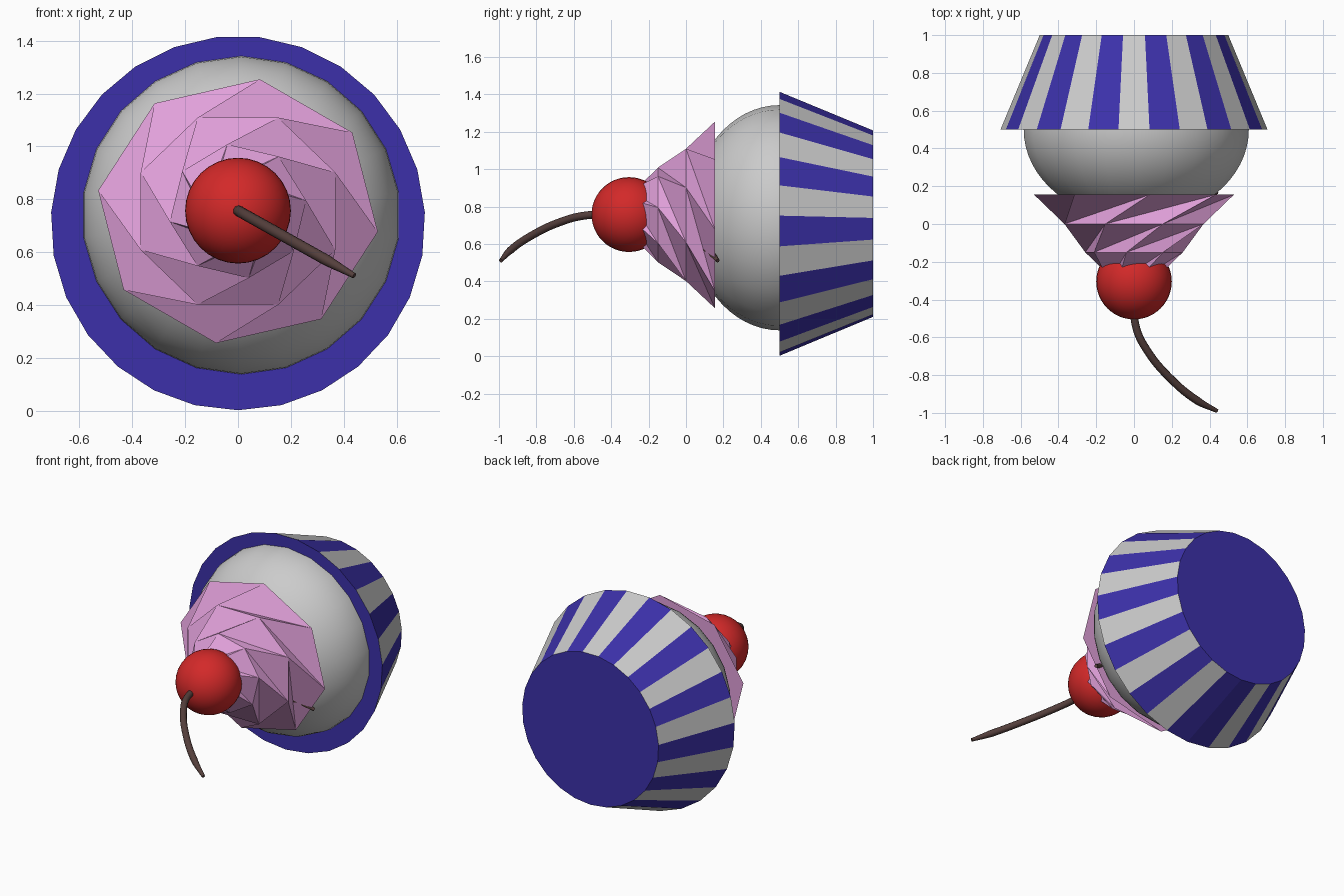
import bpy, bmesh, math

if "Cube" in bpy.data.objects:
    bpy.data.objects.remove(bpy.data.objects["Cube"])


def material(name, rgb):
    m = bpy.data.materials.new(name)
    m.diffuse_color = (*rgb, 1)
    m.use_nodes = True
    m.node_tree.nodes["Principled BSDF"].inputs["Base Color"].default_value = m.diffuse_color
    return m


blue = material("wrapper_blue", (0.045, 0.03, 0.4))
white = material("wrapper_grey", (0.8, 0.8, 0.8))
pink = material("frosting_pink", (0.75, 0.35, 0.7))
red = material("cherry_red", (0.65, 0.022, 0.022))
brown = material("stem_brown", (0.09, 0.05, 0.045))


def ring(bm, n, r, y, zc, start, sx=1.0):
    """Regular polygon of vertices around the y axis, at height zc."""
    out = []
    for i in range(n):
        a = math.radians(start) + 2 * math.pi * i / n
        out.append(bm.verts.new((sx * r * math.cos(a), y, zc + r * math.sin(a))))
    return out


def finish(bm, name, mats):
    bmesh.ops.recalc_face_normals(bm, faces=bm.faces)
    me = bpy.data.meshes.new(name)
    bm.to_mesh(me)
    bm.free()
    for m in mats:
        me.materials.append(m)
    ob = bpy.data.objects.new(name, me)
    bpy.context.collection.objects.link(ob)
    return ob


def ball(name, loc, scale, segs, rings, mat=None):
    bpy.ops.mesh.primitive_uv_sphere_add(segments=segs, ring_count=rings, radius=1,
                                         location=loc, rotation=(math.pi / 2, 0, 0))
    ob = bpy.context.object
    ob.name = name
    ob.scale = scale
    bpy.ops.object.shade_smooth()
    if mat:
        ob.data.materials.append(mat)
    return ob


# paper wrapper: tapered cup with alternating stripes
N = 27
bm = bmesh.new()
rim = ring(bm, N, 0.708, 0.5, 0.71, -90)
base = ring(bm, N, 0.5, 1.0, 0.71, -90)
for i in range(N):
    j = (i + 1) % N
    f = bm.faces.new((rim[i], rim[j], base[j], base[i]))
    f.material_index = i % 2
bm.faces.new(rim)
bm.faces.new(base)
finish(bm, "wrapper", [blue, white])

# cake dome
ball("cake_dome", (0.012, 0.5, 0.74), (0.602, 0.602, 0.48), 22, 32)

# frosting: strongly twisted eight-sided cone
K = 8
TWIST = 76.4
bm = bmesh.new()
levels = [ring(bm, K, r, y, 0.755, 36.1 + k * TWIST, sx)
          for k, (r, y, sx) in enumerate([(0.505, 0.155, 1.06), (0.383, 0.0, 1.04),
                                          (0.256, -0.15, 1.02), (0.13, -0.305, 1.0)])]
for lo, hi in zip(levels, levels[1:]):
    for i in range(K):
        j = (i + 1) % K
        bm.faces.new((lo[i], lo[j], hi[i]))
        bm.faces.new((lo[j], hi[j], hi[i]))
tip = bm.verts.new((0, -0.45, 0.755))
for i in range(K):
    bm.faces.new((levels[-1][i], levels[-1][(i + 1) % K], tip))
bm.faces.new(levels[0])
finish(bm, "frosting", [pink])

# cherry
ball("cherry", (0, -0.305, 0.757), (0.2, 0.2, 0.2), 32, 24, red)

# stem: bow-shaped rod running through the cherry, mirrored about its middle
half = [(0.012, 0.14), (0.07, 0.26), (0.2, 0.415), (0.335, 0.525), (0.44, 0.58)]
path = [(x, -0.41 + d) for x, d in reversed(half)] + [(0, -0.41)] + [(x, -0.41 - d) for x, d in half]
cu = bpy.data.curves.new("stem", 'CURVE')
cu.dimensions = '3D'
cu.bevel_depth = 0.021
cu.bevel_resolution = 3
cu.use_fill_caps = True
sp = cu.splines.new('BEZIER')
sp.bezier_points.add(len(path) - 1)
for i, (p, (x, y)) in enumerate(zip(sp.bezier_points, path)):
    p.co = (x, y, 0.757 - 0.56 * x)
    p.handle_left_type = p.handle_right_type = 'AUTO'
    p.radius = 0.5 if i in (0, len(path) - 1) else 1.0
cu.materials.append(brown)
bpy.context.collection.objects.link(bpy.data.objects.new("stem", cu))
